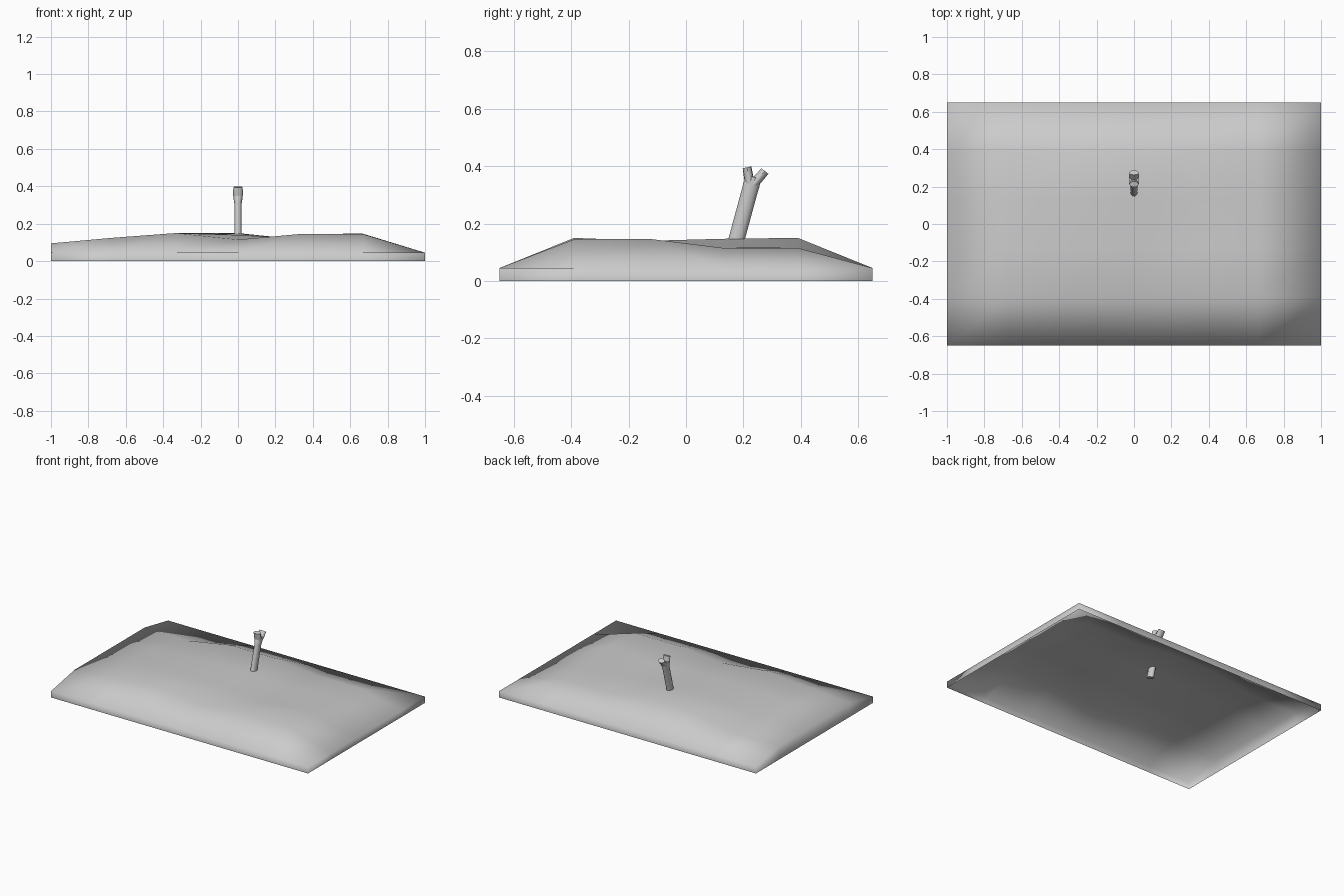
import bpy, bmesh, math
from mathutils import Vector

if "Cube" in bpy.data.objects:
    bpy.data.objects.remove(bpy.data.objects["Cube"])


def finish(bm, name, full_smooth):
    bmesh.ops.recalc_face_normals(bm, faces=bm.faces)
    me = bpy.data.meshes.new(name)
    bm.to_mesh(me)
    bm.free()
    ob = bpy.data.objects.new(name, me)
    bpy.context.collection.objects.link(ob)
    bpy.ops.object.select_all(action='DESELECT')
    ob.select_set(True)
    bpy.context.view_layer.objects.active = ob
    if full_smooth:
        bpy.ops.object.shade_smooth()
    else:
        bpy.ops.object.shade_smooth_by_angle(angle=math.radians(45))
    return ob


# Low mound: coarse height grid with a short skirt, open underneath
rim = [0.045] * 7
heights = [
    rim,
    [0.095, 0.125, 0.150, 0.115, 0.145, 0.145, 0.045],
    [0.095, 0.125, 0.140, 0.140, 0.120, 0.147, 0.045],
    [0.095, 0.120, 0.145, 0.147, 0.118, 0.115, 0.045],
    [0.095, 0.092, 0.150, 0.150, 0.115, 0.115, 0.045],
    rim,
]
bm = bmesh.new()
grid = [[bm.verts.new((-1 + i / 3, -0.65 + j * 0.26, z)) for i, z in enumerate(row)]
        for j, row in enumerate(heights)]
for j in range(5):
    for i in range(6):
        bm.faces.new((grid[j][i], grid[j][i + 1], grid[j + 1][i + 1], grid[j + 1][i]))
border = [e for e in bm.edges if e.is_boundary]
skirt = bmesh.ops.extrude_edge_only(bm, edges=border)
for v in skirt['geom']:
    if isinstance(v, bmesh.types.BMVert):
        v.co.z = 0
finish(bm, "mound", True)


# Leaning stick parts: oval rings lofted along a path in the x = 0 plane
def loft(name, rings, n=12):
    bm = bmesh.new()
    loops = []
    for y, z, tilt, rx, ry in rings:
        across = Vector((0, math.cos(tilt), -math.sin(tilt)))
        loops.append([bm.verts.new(Vector((rx * math.cos(a), y, z)) + across * ry * math.sin(a))
                      for a in (2 * math.pi * k / n for k in range(n))])
    for a, b in zip(loops, loops[1:]):
        for k in range(n):
            bm.faces.new((a[k], a[(k + 1) % n], b[(k + 1) % n], b[k]))
    bm.faces.new(loops[0])
    bm.faces.new(loops[-1])
    return finish(bm, name, False)


lean = math.radians(15)
loft("stick", [(0.160, 0.085, lean, 0.020, 0.028),
               (0.221, 0.310, lean, 0.020, 0.028),
               (0.228, 0.335, lean, 0.024, 0.029),
               (0.237, 0.362, lean, 0.024, 0.024)])

# Forked tip: two short flattened prongs
for name, y, z, deg in (("prong_front", 0.2125, 0.396, -13), ("prong_back", 0.275, 0.383, 38)):
    t = math.radians(deg)
    loft(name, [(0.225, 0.325, t * 0.6 + lean * 0.4, 0.022, 0.017),
                ((0.225 + y) / 2, (0.325 + z) / 2, t, 0.026, 0.0165),
                (y, z, t, 0.025, 0.0155)])
